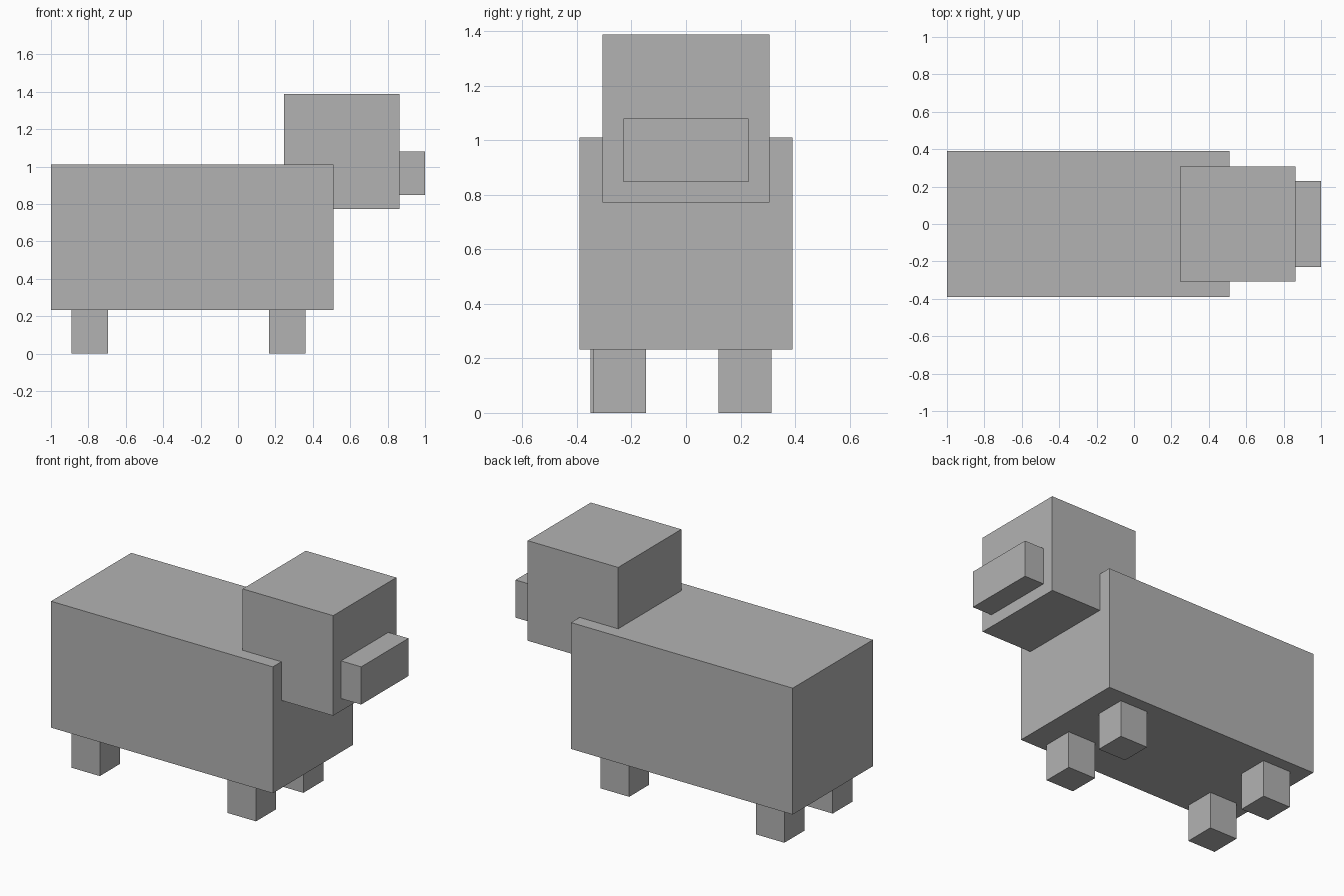
import bpy
from mathutils import Vector

default = bpy.data.objects.get("Cube")
if default:
    bpy.data.objects.remove(default, do_unlink=True)

# Single flat grey
grey = bpy.data.materials.new("plain grey")
grey.use_nodes = True
colour = (0.45, 0.45, 0.45, 1)
grey.diffuse_color = colour
grey.node_tree.nodes["Principled BSDF"].inputs["Base Color"].default_value = colour


def box(name, low, high):
    """Add a box spanning two opposite corners."""
    low, high = Vector(low), Vector(high)
    bpy.ops.mesh.primitive_cube_add(size=1, location=(low + high) / 2)
    obj = bpy.context.object
    obj.name = name
    obj.scale = high - low
    bpy.ops.object.transform_apply(location=False, rotation=False, scale=True)
    obj.data.materials.append(grey)
    return obj


# Body, head and snout; the animal looks along +x
box("body", (-1, -0.39, 0.232), (0.51, 0.39, 1.01))
box("head", (0.247, -0.307, 0.772), (0.863, 0.307, 1.388))
box("snout", (0.85, -0.23, 0.848), (1, 0.23, 1.08))

# Legs, tucked slightly into the body
LEG = 0.194
for name, x, y in (
    ("front_leg_near", 0.167, -0.34),
    ("front_leg_far", 0.167, 0.12),
    ("rear_leg_near", -0.89, -0.35),
    ("rear_leg_far", -0.89, 0.12),
):
    box(name, (x, y, 0), (x + LEG, y + LEG, 0.25))
